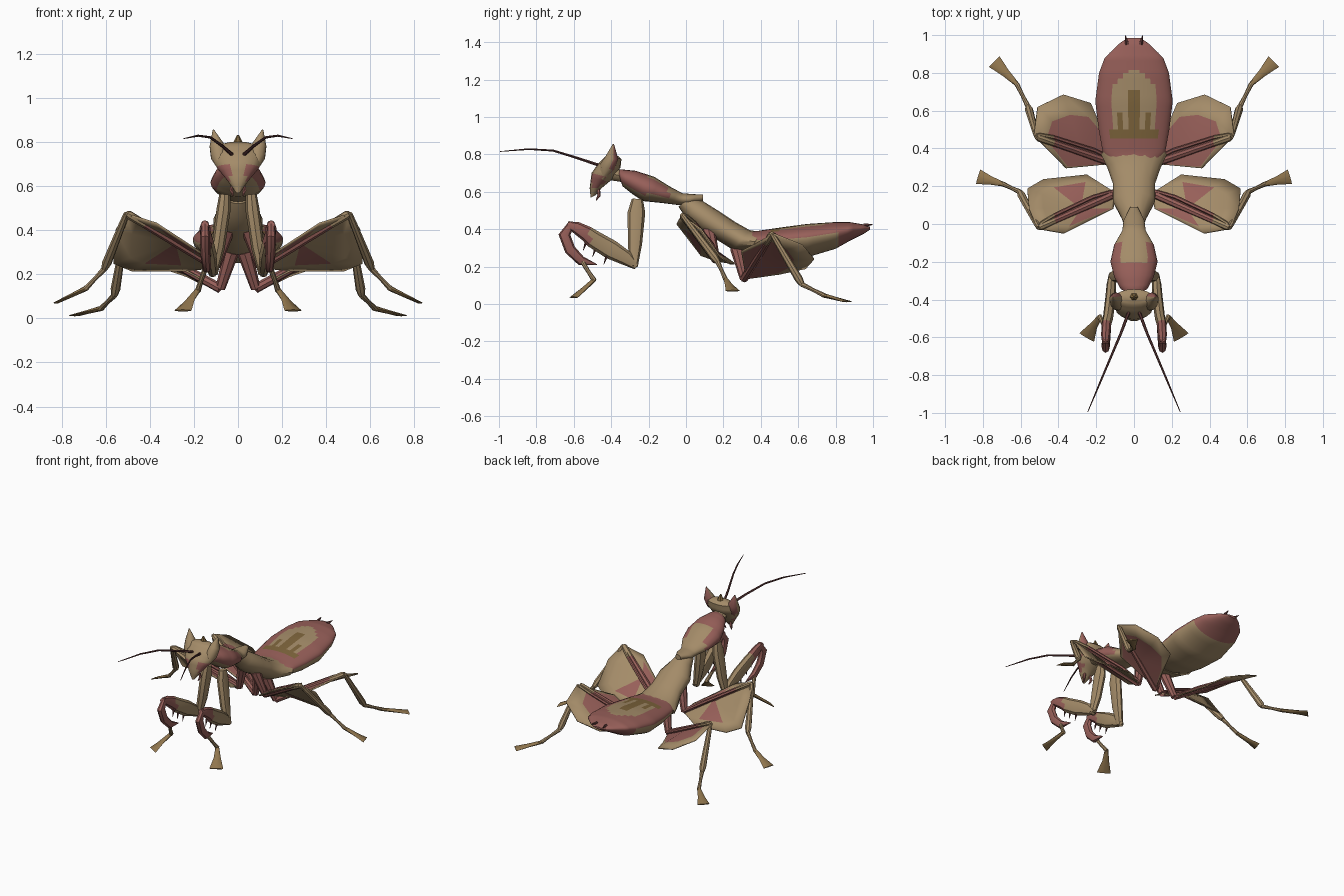
import bpy, bmesh, math
from mathutils import Vector as V

if "Cube" in bpy.data.objects:
    bpy.data.objects.remove(bpy.data.objects["Cube"])


def material(name, rgb):
    m = bpy.data.materials.new(name)
    m.diffuse_color = (*rgb, 1)
    m.use_nodes = True
    m.node_tree.nodes["Principled BSDF"].inputs["Base Color"].default_value = m.diffuse_color
    return m


MATS = [material("tan", (0.37, 0.26, 0.14)), material("dusty pink", (0.31, 0.115, 0.10)),
        material("brown", (0.21, 0.13, 0.045)), material("ochre", (0.28, 0.18, 0.075)),
        material("dark maroon", (0.11, 0.04, 0.038))]
TAN, PINK, BROWN, OCHRE, DARK = range(5)


def finish(name, bm, color, mirror=False, solid=0.0, angle=40):
    """color is a material index or a rule taking (centre, normal)."""
    bmesh.ops.recalc_face_normals(bm, faces=bm.faces)
    for f in bm.faces:
        f.smooth = True
        f.material_index = color(f.calc_center_median(), f.normal) if callable(color) else color
    me = bpy.data.meshes.new(name)
    bm.to_mesh(me)
    bm.free()
    for m in MATS:
        me.materials.append(m)
    me.set_sharp_from_angle(angle=math.radians(angle))
    ob = bpy.data.objects.new(name, me)
    bpy.context.collection.objects.link(ob)
    if solid:
        s = ob.modifiers.new("thickness", "SOLIDIFY")
        s.thickness, s.offset = solid, 0
    if mirror:
        ob.modifiers.new("mirror", "MIRROR")
    return ob


def skin(bm, rings):
    rows = [[bm.verts.new(p) for p in r] for r in rings]
    n = len(rows[0])
    for a, b in zip(rows, rows[1:]):
        for i in range(n):
            j = (i + 1) % n
            bm.faces.new((a[i], a[j], b[j], b[i]))
    bm.faces.new(rows[0])
    bm.faces.new(rows[-1][::-1])


def loft(name, sections, color, sides=16, steps=1, belt=0.5):
    """Body shell; each section is (top y, top z, bottom y, bottom z, half width)."""
    fine = []
    for a, b in zip(sections, sections[1:]):
        fine += [[p + (q - p) * k / steps for p, q in zip(a, b)] for k in range(steps)]
    fine.append(sections[-1])
    rings = []
    for ty, tz, by, bz, w in fine:
        top, bot = V((0, ty, tz)), V((0, by, bz))
        mid = bot.lerp(top, belt)
        ring = []
        for i in range(sides):
            a = 2 * math.pi * i / sides
            s = math.sin(a)
            ring.append(mid + ((top if s > 0 else bot) - mid) * abs(s) + V((w * math.cos(a), 0, 0)))
        rings.append(ring)
    bm = bmesh.new()
    skin(bm, rings)
    return finish(name, bm, color)


def tube(name, pts, radii, color, ref=(0, 0, 1), sides=8):
    """Mirrored limb; a radius may be a (across, other) pair."""
    pts = [V(p) for p in pts]
    rings = []
    for i, p in enumerate(pts):
        t = (pts[min(i + 1, len(pts) - 1)] - pts[max(i - 1, 0)]).normalized()
        u = t.cross(V(ref)).normalized()
        v = t.cross(u)
        r = radii[i] if isinstance(radii[i], tuple) else (radii[i], radii[i])
        rings.append([p + u * r[0] * math.cos(2 * math.pi * k / sides)
                      + v * r[1] * math.sin(2 * math.pi * k / sides) for k in range(sides)])
    bm = bmesh.new()
    skin(bm, rings)
    return finish(name, bm, color, mirror=True)


def petal(name, hip, knee, outline, shrink):
    """Leg lobe: pink heart fanned from the thigh, tan rim around it."""
    hip, knee = V(hip), V(knee)
    c = hip.lerp(knee, 0.45)
    bm = bmesh.new()
    mid = bm.verts.new(c)
    outer = [bm.verts.new(p) for p in outline]
    inner = [bm.verts.new(c.lerp(V(p), s)) for p, s in zip(outline, shrink)]
    heart = set()
    n = len(outer)
    for i in range(n):
        j = (i + 1) % n
        heart.add(bm.faces.new((mid, inner[i], inner[j])))
        bm.faces.new((inner[i], outer[i], outer[j], inner[j]))
    bm.faces.index_update()
    pink = {tuple(f.calc_center_median()) for f in heart}
    finish(name, bm, lambda p, q: PINK if tuple(p) in pink else TAN, True, 0.008)


# Abdomen: pink border, tan back with brown markings, tan belly
def abdomen_color(p, n):
    x, y = abs(p.x), p.y
    if n.z < -0.1:
        return PINK if y > 0.82 else TAN
    if y < 0.44:
        return PINK
    if x < 0.12 and y < 0.51 or 0.06 < x < 0.085 and y < 0.60 or x < 0.016 and y < 0.72:
        return BROWN
    r = math.hypot(x / 0.12, max(0, y - 0.66) / 0.15)
    return TAN if r < 1 else PINK


loft("abdomen", [(.30, .39, .30, .30, .10), (.38, .39, .38, .27, .165), (.50, .408, .50, .25, .187),
                 (.65, .428, .65, .25, .205), (.80, .438, .80, .295, .185), (.88, .437, .88, .34, .155),
                 (.95, .425, .95, .375, .085), (.985, .412, .985, .398, .035)],
     abdomen_color, sides=40, steps=5, belt=0.6)
tube("tail_bristle", [(.035, .95, .42), (.045, .998, .425)], [.012, .002], DARK, sides=5)

# Thorax
loft("rear_thorax", [(.02, .57, -.04, .52, .05), (.09, .55, .00, .46, .07), (.17, .50, .07, .40, .112),
                     (.26, .44, .17, .34, .112), (.34, .395, .25, .29, .14), (.40, .385, .34, .28, .175)], TAN)


def shield_color(p, n):
    if p.y < -0.22 or (p.y < -0.09 and abs(p.x) > 0.06):
        return PINK if n.z > -0.55 else TAN
    return TAN


loft("front_thorax", [(-.37, .71, -.35, .66, .04), (-.35, .72, -.34, .63, .07), (-.27, .712, -.29, .59, .105),
                      (-.17, .68, -.23, .55, .125), (-.09, .63, -.13, .54, .105), (-.02, .592, -.05, .53, .062),
                      (.04, .587, .00, .525, .055), (.09, .585, .09, .55, .02)], shield_color, sides=20, steps=3)
loft("neck", [(-.41, .74, -.41, .66, .05), (-.34, .715, -.34, .65, .05)], TAN, sides=10)

# Head with pink cheeks, horned eyes and a small crest
loft("head", [(-.51, .568, -.485, .58, .012), (-.515, .62, -.45, .62, .045), (-.505, .70, -.39, .67, .098),
              (-.47, .75, -.35, .73, .113), (-.43, .79, -.345, .775, .10), (-.40, .80, -.36, .79, .05)],
     lambda p, n: PINK if .63 < p.z < .69 and .03 < abs(p.x) and p.y < -.44 else TAN, steps=3)
tube("eye", [(.07, -.45, .67), (.085, -.42, .735), (.097, -.395, .785), (.112, -.388, .855)],
     [.015, .04, .034, .003], lambda p, n: PINK if n.y > .35 else TAN, ref=(1, 0, 0), sides=10)
loft("crest", [(-.41, .78, -.36, .78, .03), (-.395, .832, -.385, .832, .004)], BROWN, sides=6)
tube("antenna", [(.025, -.46, .74), (.07, -.58, .78), (.125, -.71, .82), (.18, -.84, .828), (.245, -.995, .815)],
     [.009, .007, .006, .005, .002], DARK, sides=6)
tube("mouth_feeler", [(.02, -.47, .62), (.03, -.465, .58), (.022, -.48, .555)], [.01, .009, .003], PINK,
     ref=(1, 0, 0), sides=6)

# Grasping front legs
X = (1, 0, 0)
tube("front_coxa", [(.06, -.26, .56), (.066, -.265, .49), (.09, -.273, .32), (.115, -.28, .20)],
     [(.03, .025), (.047, .032), (.038, .03), (.022, .022)], TAN, X)
tube("front_femur", [(.115, -.265, .20), (.12, -.32, .245), (.125, -.40, .29), (.138, -.50, .35),
                     (.146, -.53, .375), (.15, -.59, .41), (.15, -.635, .425)],
     [(.018, .018), (.04, .025), (.052, .028), (.048, .027), (.042, .026), (.032, .024), (.016, .018)],
     lambda p, n: PINK if p.y < -.51 else TAN, X)
tube("front_tibia", [(.15, -.61, .435), (.15, -.65, .37), (.148, -.62, .29), (.142, -.56, .23), (.135, -.475, .21)],
     [.016, (.032, .022), (.03, .022), (.026, .02), .002], PINK, X)
for i, (y, z) in enumerate([(-.42, .245), (-.48, .285), (-.53, .32)]):
    tube(f"femur_spike_{i + 1}", [(.13, y, z + .02), (.128, y - .02, z - .035)], [.010, .001], DARK, X, 5)
tube("front_tarsus", [(.145, -.56, .235), (.168, -.52, .17), (.182, -.49, .125)], [.013, .011, .014], TAN, X)
tube("front_foot", [(.18, -.49, .13), (.215, -.54, .085), (.25, -.60, .035)],
     [(.012, .012), (.022, .010), (.045, .005)], OCHRE)


# Walking legs: coxa, ridged femur, lobe, tibia, tarsus and flared foot
def walking_leg(tag, root, hip, knee, ankle, toe, tip, outline, shrink):
    h, k = V(hip), V(knee)
    tube(tag + "_coxa", [root, hip], [.035, .022], PINK, X)
    limit = h.x + (k.x - h.x) * .82
    rule = lambda p, n: PINK if p.x < limit else TAN
    pts = [h, h.lerp(k, .3), h.lerp(k, .8), h.lerp(k, .97), k]
    tube(tag + "_femur", pts, [.022, .021, .018, .02, .014], rule)
    side = V((0, .03, .008))
    tube(tag + "_femur_ridge", [p + side * s for p, s in zip(pts, (.6, 1.2, 1, .6, .3))],
         [.008, .011, .010, .009, .005], rule, sides=6)
    a = V(ankle)
    tube(tag + "_tibia", [k, k.lerp(a, .15), k.lerp(a, .9), a], [.013, .016, .022, .015], TAN, X)
    tube(tag + "_tarsus", [ankle, a.lerp(V(toe), .5), toe], [.014, .010, .013], TAN)
    t, e = V(toe), V(tip)
    tube(tag + "_foot", [t, t.lerp(e, .5), e], [(.012, .012), (.022, .009), (.04, .004)], OCHRE)
    petal(tag + "_lobe", hip, knee, outline, shrink)


walking_leg("middle", (.05, .12, .40), (.10, .16, .235), (.505, -.02, .475), (.605, .17, .225),
            (.69, .21, .135), (.825, .25, .07),
            [(.10, .165, .23), (.25, .26, .215), (.48, .235, .215), (.565, .185, .25), (.555, .08, .40),
             (.51, -.025, .475), (.37, -.05, .43), (.11, .08, .26)],
            [.99, .78, .72, .72, .72, .75, .72, .92])
walking_leg("hind", (.03, .27, .30), (.08, .31, .135), (.515, .46, .375), (.56, .62, .105),
            (.62, .74, .045), (.74, .86, .013),
            [(.085, .32, .135), (.17, .50, .16), (.23, .64, .19), (.375, .685, .24), (.51, .62, .315),
             (.53, .47, .375), (.36, .295, .28), (.15, .315, .17)],
            [.99, .92, .72, .65, .68, .75, .9, .95])
